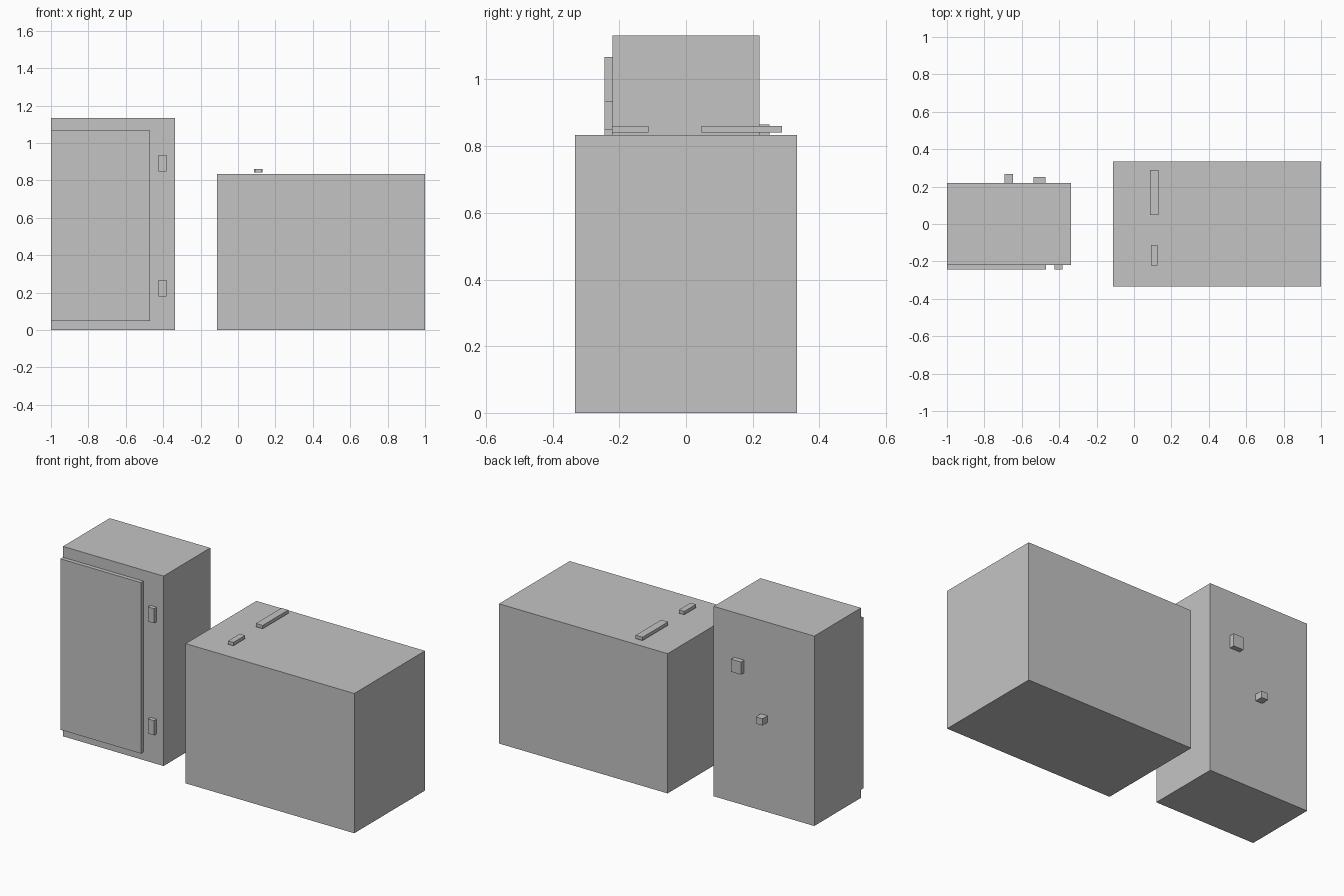
import bpy

default = bpy.data.objects.get("Cube")
if default:
    bpy.data.objects.remove(default, do_unlink=True)

# One plain grey for every part
GREY = (0.55, 0.55, 0.55, 1)
grey = bpy.data.materials.new("plain grey")
grey.use_nodes = True
grey.diffuse_color = GREY
grey.node_tree.nodes["Principled BSDF"].inputs["Base Color"].default_value = GREY


def box(name, x, y, z):
    """Add a box spanning the given (low, high) range on each axis."""
    spans = (x, y, z)
    bpy.ops.mesh.primitive_cube_add(size=1, location=[(a + b) / 2 for a, b in spans])
    part = bpy.context.object
    part.name = name
    part.scale = [b - a for a, b in spans]
    bpy.ops.object.transform_apply(location=False, rotation=False, scale=True)
    part.data.materials.append(grey)
    return part


# Tall cabinet with its door and hinge-side latches
BACK, FRONT = 0.22, -0.22
DOOR_FRONT = FRONT - 0.024
box("cabinet_body", (-1, -0.337), (FRONT, BACK), (0, 1.132))
box("cabinet_door", (-1, -0.47), (DOOR_FRONT, FRONT), (0.048, 1.067))
for name, bottom in (("lower_latch", 0.18), ("upper_latch", 0.848)):
    box(name, (-0.424, -0.382), (DOOR_FRONT, FRONT), (bottom, bottom + 0.087))

# Fittings on the cabinet back
box("back_plate", (-0.538, -0.472), (BACK, 0.25), (0.79, 0.865))
box("back_knob", (-0.692, -0.648), (BACK, 0.268), (0.535, 0.575))

# Wide low unit with two bars just above its top
box("low_unit_body", (-0.112, 1), (-0.333, 0.333), (0, 0.833))
BAR_HEIGHT = (0.841, 0.861)
box("long_top_bar", (0.085, 0.13), (0.047, 0.288), BAR_HEIGHT)
box("short_top_bar", (0.09, 0.125), (-0.222, -0.112), BAR_HEIGHT)
